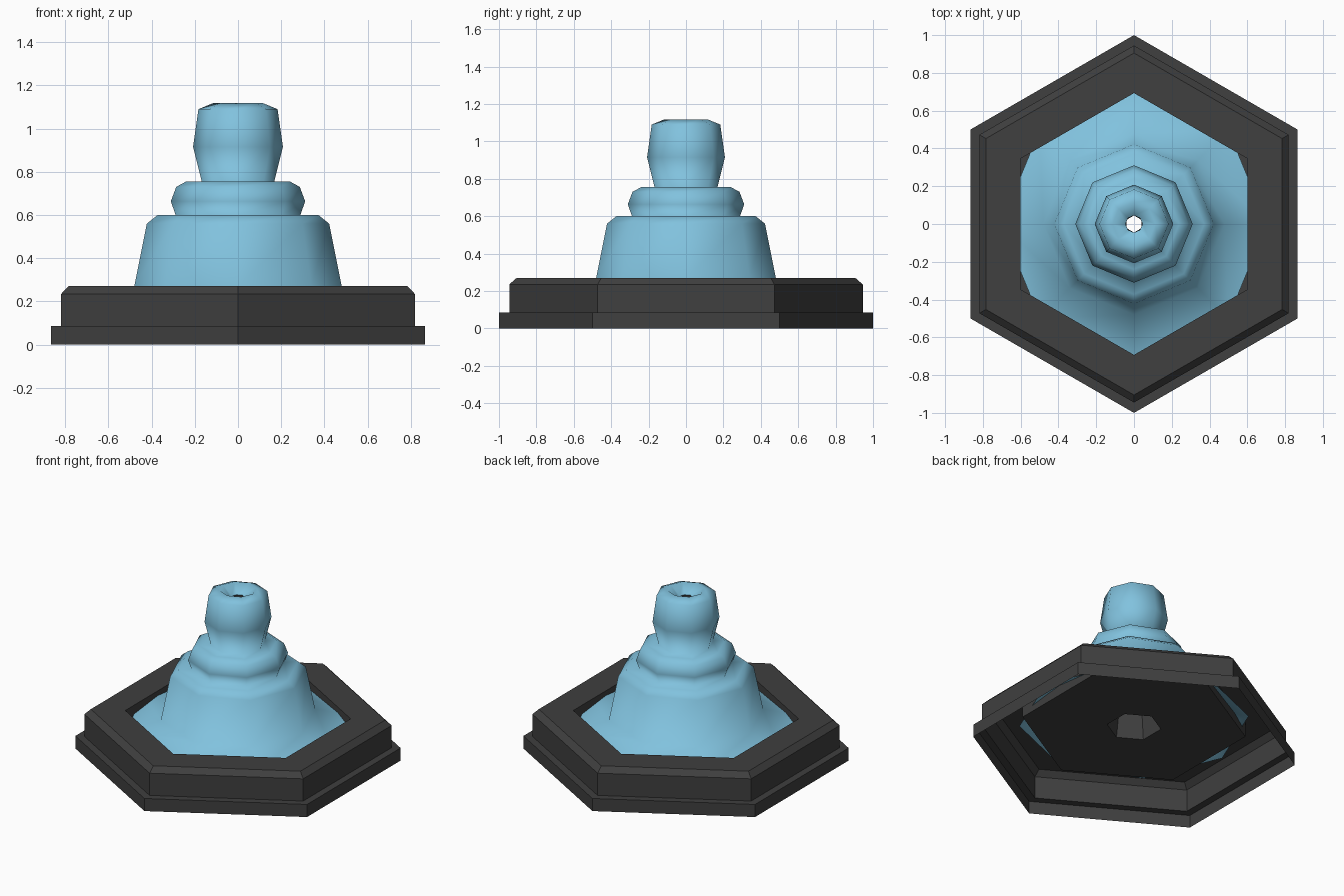
import bpy, bmesh
from math import pi, sin, cos

if "Cube" in bpy.data.objects:
    bpy.data.objects.remove(bpy.data.objects["Cube"])


def lathe(name, profile, sides, start, color, smooth):
    """Revolve an open (radius, height) profile with a low side count."""
    bm = bmesh.new()
    rings = []
    for r, z in profile:
        rings.append([bm.verts.new((r * cos(start + 2 * pi * i / sides),
                                    r * sin(start + 2 * pi * i / sides), z))
                      for i in range(sides)])
    for a, b in zip(rings, rings[1:]):
        for i in range(sides):
            j = (i + 1) % sides
            f = bm.faces.new((a[i], a[j], b[j], b[i]))
            f.smooth = smooth
    me = bpy.data.meshes.new(name)
    bm.to_mesh(me)
    bm.free()
    ob = bpy.data.objects.new(name, me)
    bpy.context.collection.objects.link(ob)
    mat = bpy.data.materials.new(name + "_color")
    mat.diffuse_color = color
    mat.use_nodes = True
    mat.node_tree.nodes["Principled BSDF"].inputs["Base Color"].default_value = mat.diffuse_color
    me.materials.append(mat)
    return ob


# Hollow hexagonal base: stepped rim, recessed floor, tapering inner tube
base = [(1.0, 0), (1.0, 0.085), (0.945, 0.085), (0.945, 0.235), (0.905, 0.27),
        (0.693, 0.27), (0.693, 0.17), (0.167, 0.17), (0.045, 1.06)]
lathe("hexagonal_base", base, 6, pi / 2, (0.05, 0.05, 0.05, 1), False)

# Eight-sided water column: pool, three stacked tiers, dip at the top
water = [(0.705, 0.21), (0.48, 0.27), (0.422, 0.56), (0.372, 0.6),
         (0.289, 0.6), (0.311, 0.663), (0.286, 0.73), (0.24, 0.755),
         (0.168, 0.755), (0.208, 0.915), (0.183, 1.09), (0.114, 1.118),
         (0.045, 1.06)]
lathe("water_column", water, 8, 0, (0.22, 0.54, 0.73, 1), True)
